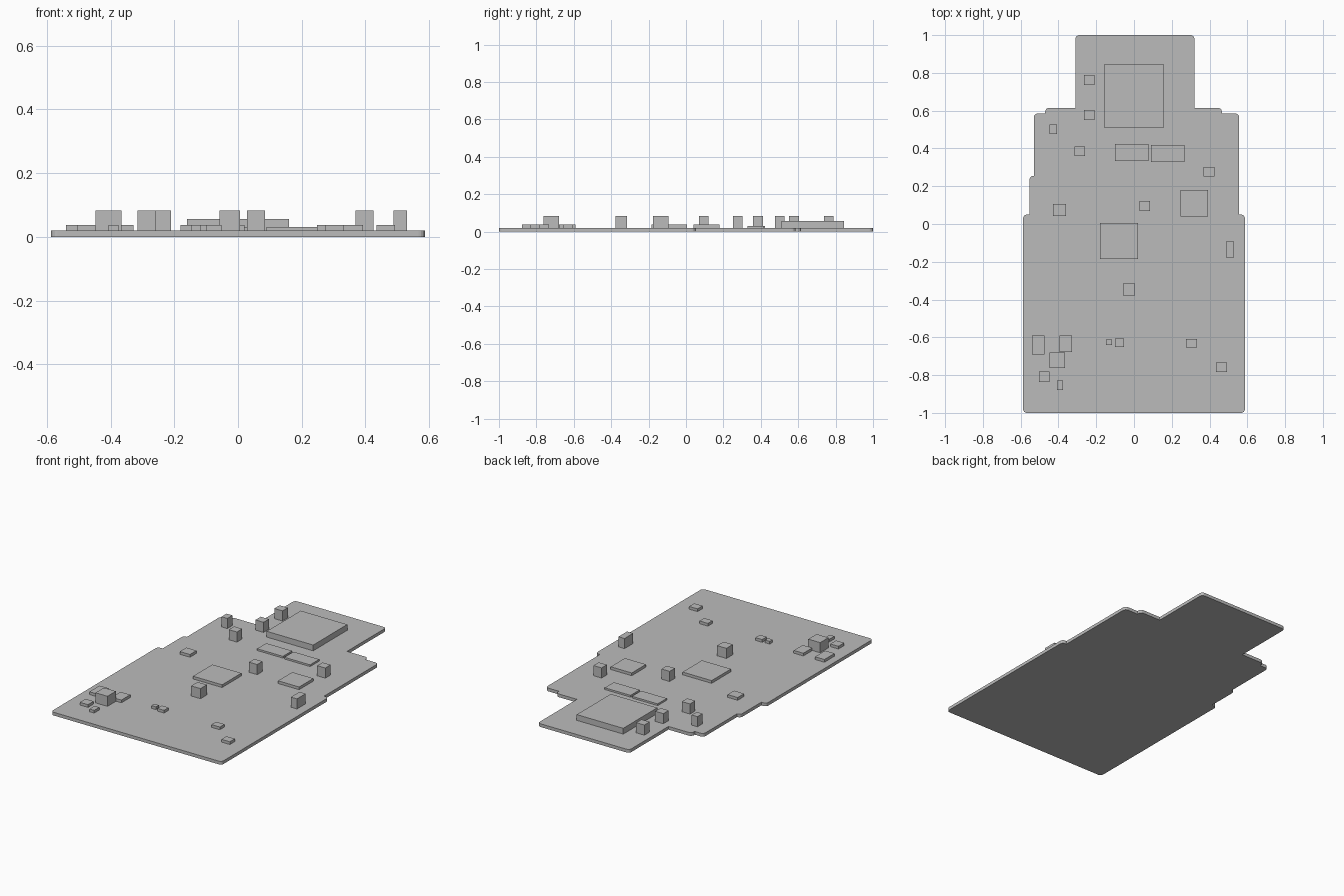
import bpy
import bmesh

if "Cube" in bpy.data.objects:
    bpy.data.objects.remove(bpy.data.objects["Cube"], do_unlink=True)

BOARD_TOP = 0.02

grey = bpy.data.materials.new("plain_grey")
grey.use_nodes = True
colour = (0.5, 0.5, 0.5, 1)
grey.diffuse_color = colour
grey.node_tree.nodes["Principled BSDF"].inputs["Base Color"].default_value = colour


def finish(bm, name):
    """Turn a bmesh into a named object in the scene."""
    bmesh.ops.recalc_face_normals(bm, faces=bm.faces)
    mesh = bpy.data.meshes.new(name)
    bm.to_mesh(mesh)
    bm.free()
    mesh.materials.append(grey)
    obj = bpy.data.objects.new(name, mesh)
    bpy.context.collection.objects.link(obj)
    return obj


def build_board(outline, radius):
    """Stepped plate whose outward corners are rounded."""
    bm = bmesh.new()
    verts = [bm.verts.new((x, y, 0)) for x, y in outline]
    bm.faces.new(verts)
    convex = []
    for i, v in enumerate(verts):
        before = v.co - verts[i - 1].co
        after = verts[(i + 1) % len(verts)].co - v.co
        if before.cross(after).z < 0:
            convex.append(v)
    bmesh.ops.bevel(bm, geom=convex, offset=radius, offset_type='OFFSET',
                    segments=4, profile=0.5, affect='VERTICES')
    base = bm.faces[:]
    top = bmesh.ops.extrude_face_region(bm, geom=base, use_keep_orig=True)
    for item in top["geom"]:
        if isinstance(item, bmesh.types.BMVert):
            item.co.z = BOARD_TOP
    return finish(bm, "circuit_board")


def build_block(name, x, y, width, depth, top):
    """Rectangular component resting on the board, placed by its centre."""
    bm = bmesh.new()
    bmesh.ops.create_cube(bm, size=1)
    height = top - BOARD_TOP
    bmesh.ops.scale(bm, verts=bm.verts, vec=(width, depth, height))
    bmesh.ops.translate(bm, verts=bm.verts, vec=(x, y, BOARD_TOP + height / 2))
    return finish(bm, name)


# Board outline, clockwise from the rear tab
build_board([
    (-0.31, 1), (0.32, 1), (0.32, 0.615), (0.465, 0.615), (0.465, 0.585),
    (0.557, 0.585), (0.557, 0.05), (0.587, 0.05), (0.587, -1),
    (-0.587, -1), (-0.587, 0.05), (-0.553, 0.05), (-0.553, 0.255),
    (-0.53, 0.255), (-0.53, 0.585), (-0.47, 0.585), (-0.47, 0.615),
    (-0.31, 0.615),
], 0.02)

# Main processor on the rear tab
build_block("main_processor", 0, 0.678, 0.32, 0.335, 0.056)

# Thin memory chips
for x, y in [(-0.013, 0.378), (0.178, 0.373)]:
    build_block("memory_chip", x, y, 0.177, 0.09, 0.031)

# Larger flat chips
build_block("controller_chip", -0.08, -0.09, 0.2, 0.19, 0.037)
build_block("square_chip", 0.32, 0.11, 0.145, 0.14, 0.037)

# Tall upright capacitors of the common size
for x, y in [(-0.238, 0.763), (-0.238, 0.577), (-0.287, 0.385),
             (0.397, 0.277), (0.056, 0.095)]:
    build_block("tall_capacitor", x, y, 0.056, 0.052, 0.083)

# Tall components of other sizes
build_block("narrow_capacitor", -0.427, 0.501, 0.04, 0.05, 0.083)
build_block("side_connector", 0.509, -0.135, 0.042, 0.085, 0.083)
build_block("square_capacitor", -0.026, -0.346, 0.064, 0.063, 0.083)
build_block("large_capacitor", -0.406, -0.721, 0.082, 0.082, 0.083)

# Low surface-mounted parts: x, y, width, depth
for x, y, width, depth in [
    (-0.395, 0.074, 0.07, 0.064), (-0.507, -0.64, 0.065, 0.1),
    (-0.361, -0.634, 0.066, 0.087), (-0.475, -0.808, 0.056, 0.056),
    (-0.391, -0.853, 0.032, 0.05), (-0.132, -0.626, 0.032, 0.029),
    (-0.076, -0.629, 0.047, 0.045), (0.304, -0.631, 0.058, 0.046),
    (0.463, -0.758, 0.058, 0.05),
]:
    build_block("surface_part", x, y, width, depth, 0.037)
